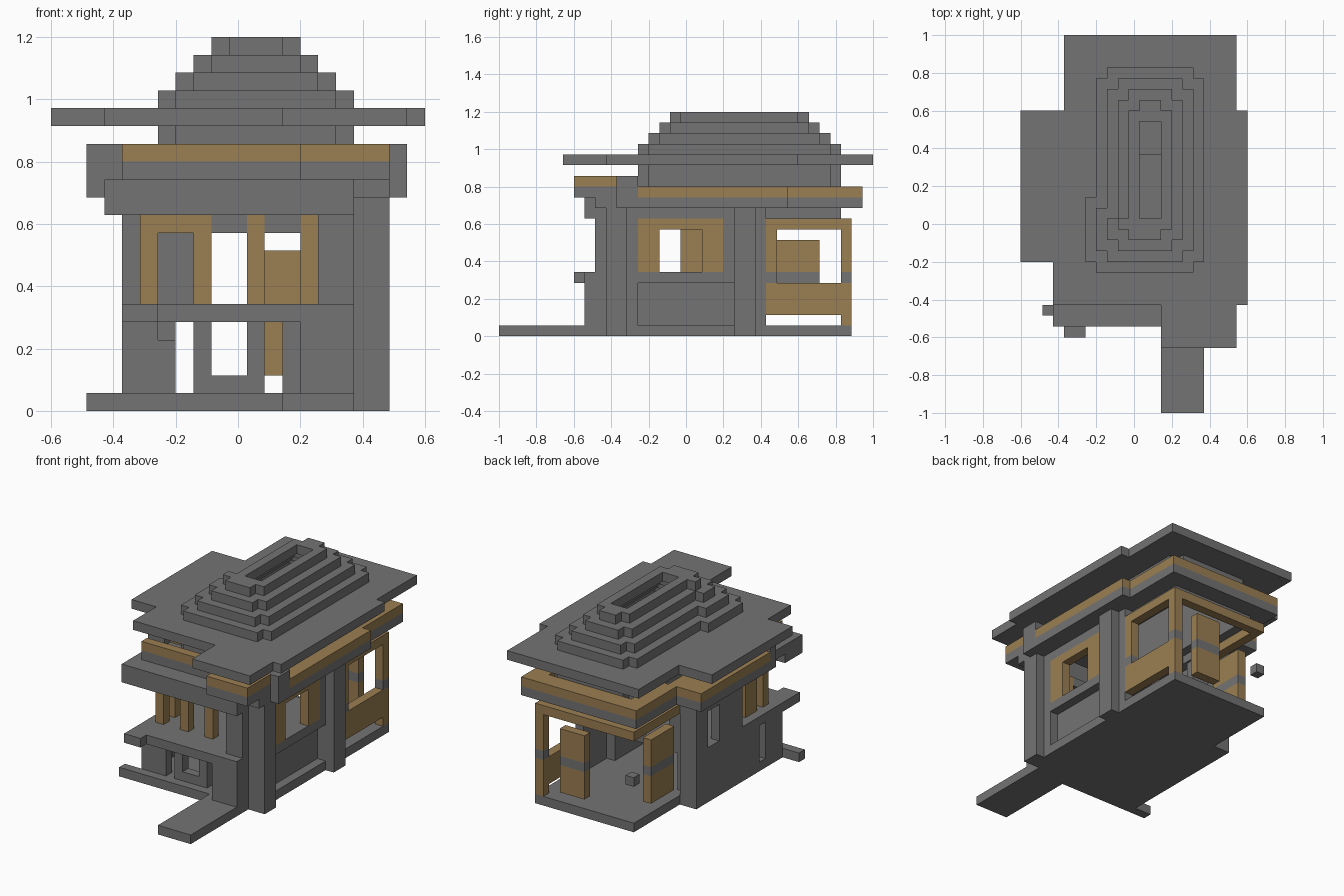
import bpy
import bmesh

cube = bpy.data.objects.get("Cube")
if cube:
    bpy.data.objects.remove(cube)

U = 2 / 35  # one block


def material(name, colour):
    m = bpy.data.materials.new(name)
    m.use_nodes = True
    m.diffuse_color = colour
    bsdf = next(n for n in m.node_tree.nodes if n.type == "BSDF_PRINCIPLED")
    bsdf.inputs["Base Color"].default_value = colour
    bsdf.inputs["Roughness"].default_value = 0.9
    return m


STONE = material("stone grey", (0.172, 0.172, 0.172, 1))
WOOD = material("wood brown", (0.33, 0.21, 0.085, 1))


def part(name, mat, *boxes):
    """Join blocks given as (x range, y range, z range) in block units."""
    bm = bmesh.new()
    for xs, ys, zs in boxes:
        verts = bmesh.ops.create_cube(bm, size=1)["verts"]
        for v in verts:
            v.co.x = (xs[v.co.x > 0] - 10.5) * U
            v.co.y = (ys[v.co.y > 0] - 17.5) * U
            v.co.z = zs[v.co.z > 0] * U
    mesh = bpy.data.meshes.new(name)
    bm.to_mesh(mesh)
    bm.free()
    mesh.materials.append(mat)
    obj = bpy.data.objects.new(name, mesh)
    bpy.context.collection.objects.link(obj)
    return obj


def three_sides(xs, ys, zs):
    """Left, right and back blocks of a rectangular frame."""
    (a, b), (c, d) = xs, ys
    return [((a, b), (d - 1, d), zs), ((a, a + 1), (c, d - 1), zs),
            ((b - 1, b), (c, d - 1), zs)]


def striped_post(name, xs, ys, bottom, top):
    """Wooden post or panel with a stone stripe at floor level."""
    part(name, WOOD, (xs, ys, (bottom, 5)), (xs, ys, (6, top)))
    part(name + "_stripe", STONE, (xs, ys, (5, 6)))


def step(n, zs):
    """Outline of one roof step, inset by n blocks."""
    return three_sides((7 + n, 17 - n), (14 + n, 31 - n), zs) + [
        ((7 + n, 17 - n), (14 + n, 15 + n), zs),
        ((8 + n, 16 - n), (31 - n, 32 - n), zs),
        ((7 + n, 16 - n), (13 + n, 14 + n), zs),
        ((6 + n, 7 + n), (14 + n, max(20 - n, 18)), zs)]


# Ground floor slab and path
G = (0, 1)
part("ground_slab", STONE, ((4, 18), (10, 24), G), ((6, 18), (24, 33), G),
     ((2, 17), (9, 10), G))
part("path", STONE, ((13, 17), (0, 9), G))

# Upper floor and balcony
F = (5, 6)
part("upper_floor", STONE, ((4, 17), (8, 24), F), ((17, 18), (12, 24), F),
     ((4, 6), (7, 8), F))

# Front steps block, corner pillar and side pillar
part("front_block", STONE, ((14, 17), (8, 10), (1, 6)), ((16, 17), (9, 10), (6, 7)),
     ((13, 14), (10, 12), (1, 5)))
part("front_pillar", STONE, ((17, 19), (10, 12), (0, 12)))
part("side_pillar", STONE, ((17, 19), (22, 24), (0, 12)))
part("upper_front_wall", STONE, ((15, 17), (9, 12), (6, 11)))

# Posts under the balcony
for x in (4, 5, 8, 11):
    part("balcony_post", STONE, ((x, x + 1), (10, 11), (1, 5)))
part("low_post", STONE, ((6, 7), (10, 11), (1, 4)))
part("small_bench", STONE, ((9, 11), (10, 11), (1, 2)))

# Wooden door posts on the balcony
for x in (5, 8, 11, 14):
    part("door_post", WOOD, ((x, x + 1), (11, 12), (6, 11)))
part("door_lintel", WOOD, ((6, 8), (11, 12), (10, 11)))
part("stone_lintel", STONE, ((9, 11), (11, 12), (10, 11)),
     ((12, 14), (11, 12), (10, 11)))
part("inner_wall", STONE, ((6, 8), (23, 24), (6, 10)), ((6, 7), (23, 24), (1, 5)))

# Left side: recessed stone panel below, wooden window above
S = (17, 18)
part("side_panel", STONE, ((16, 17), (13, 22), (1, 5)), (S, (12, 13), (1, 11)),
     (S, (21, 22), (6, 11)), (S, (12, 24), (11, 12)))
part("side_window", WOOD, (S, (13, 15), (6, 11)), (S, (19, 21), (6, 11)),
     (S, (15, 19), (10, 11)))

# Right side wall with slit window and doorway
W = (4, 5)
part("right_wall", STONE, (W, (14, 24), (1, 5)), (W, (11, 13), (1, 5)),
     (W, (17, 21), (6, 12)), (W, (23, 24), (6, 12)), (W, (21, 23), (10, 12)),
     (W, (10, 17), (11, 12)))
V = (5, 6)
part("right_window", WOOD, (V, (13, 15), (6, 11)), (V, (17, 19), (6, 11)),
     (V, (15, 17), (10, 11)))
part("rear_wall", STONE, ((4, 6), (24, 25), (0, 12)))

# Back porch
striped_post("porch_corner_post", S, (32, 33), 1, 10)
striped_post("porch_inner_post", S, (25, 26), 2, 10)
part("porch_wall", STONE, (S, (24, 25), (0, 12)))
part("porch_parapet", WOOD, (S, (26, 32), (2, 5)))
striped_post("porch_back_panel", (12, 15), (32, 33), 2, 9)
striped_post("porch_side_panel", (6, 7), (26, 30), 2, 9)
part("porch_corner_block", STONE, ((6, 7), (32, 33), F))
part("porch_beam", WOOD, *three_sides((6, 18), (25, 33), (10, 11)))
part("porch_upper_beam", STONE, *three_sides((7, 17), (24, 32), (11, 12)))

# Eaves: stone course with a wooden course on top
for name, mat, z in (("eave_stone", STONE, (12, 13)), ("eave_wood", WOOD, (13, 14))):
    part(name, mat, ((2, 6), (15, 27), z), ((17, 20), (13, 27), z),
         ((5, 7), (27, 34), z), ((17, 19), (27, 34), z), ((7, 17), (32, 34), z))

# Front eaves and raised porch canopy
part("front_eave", STONE, ((3, 15), (8, 11), (11, 13)), ((15, 17), (8, 12), (11, 13)),
     ((3, 6), (11, 15), (12, 13)), ((17, 19), (9, 13), (12, 13)),
     ((4, 14), (10, 11), (13, 14)), ((14, 19), (7, 11), (13, 14)))
part("front_eave_wood", WOOD, ((4, 14), (10, 11), (14, 15)),
     ((14, 19), (7, 11), (14, 15)))
part("eave_corner", STONE, ((18, 20), (11, 13), (12, 15)), ((2, 4), (14, 15), (12, 15)))

# Broad flat roof, left open in the middle
R = (16, 17)
part("roof_slab", STONE, ((0, 8), (14, 28), R), ((16, 21), (10, 28), R),
     ((3, 16), (10, 15), R), ((13, 20), (6, 10), R), ((4, 20), (30, 35), R),
     ((4, 8), (28, 30), R), ((16, 20), (28, 30), R))

# Attic wall and stepped crown
part("attic_wall", STONE, *step(0, (12, 16)))
for n in range(4):
    part("roof_step", STONE, *step(n, (17 + n, 18 + n)))
